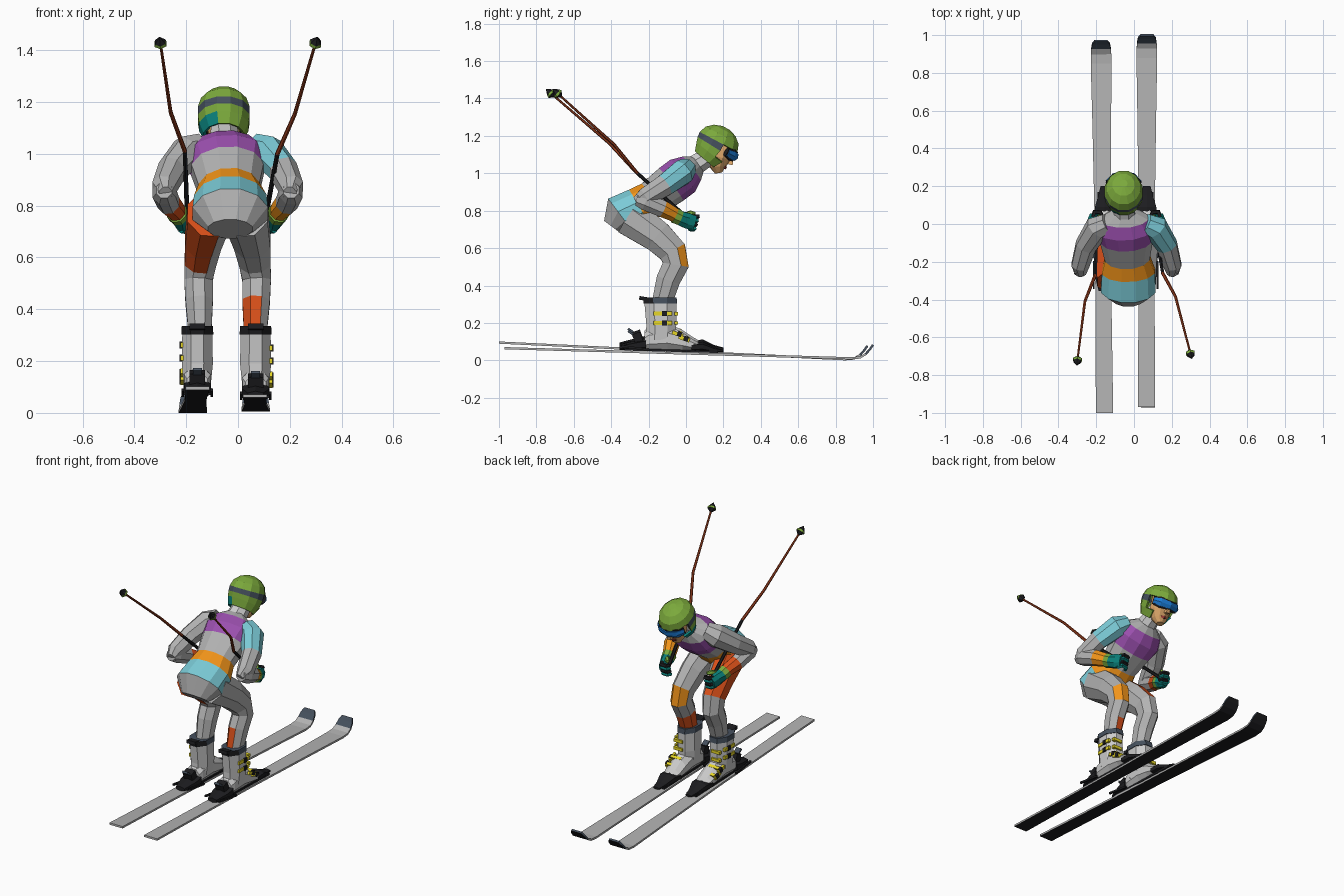
import bpy, bmesh
from math import cos, sin, pi, radians
from mathutils import Vector, Matrix

if "Cube" in bpy.data.objects:
    bpy.data.objects.remove(bpy.data.objects["Cube"])

COL = dict(grey=(.45, .45, .45), black=(.012, .012, .014), green=(.2, .4, .045), purple=(.33, .08, .43),
           cyan=(.2, .6, .68), orange=(.9, .3, .01), red=(.7, .08, .01), slate=(.06, .08, .11),
           yellow=(.8, .68, .02), teal=(.003, .22, .2), skin=(.75, .4, .15), blue=(.01, .19, .64),
           rust=(.3, .045, .012), lip=(.35, .05, .04))
CX = -.04                                   # mid-plane of the skier


def mat(key):
    m = bpy.data.materials.get(key)
    if not m:
        m = bpy.data.materials.new(key)
        m.diffuse_color = (*COL[key], 1)
        m.use_nodes = True
        m.node_tree.nodes["Principled BSDF"].inputs["Base Color"].default_value = m.diffuse_color
    return m


def loft(name, rings, n=8, paint=None, ref=(1, 0, 0), drop=None, frame=None, fixed=None):
    """Skin n-gon rings (x, y, z, half width, half depth) along a path; paint is a key or f(centre, normal, segment)."""
    bm = bmesh.new()
    P = [Vector(r[:3]) for r in rings]
    k = 1 / cos(pi / n)
    loops = []
    for i, r in enumerate(rings):
        t = Vector(fixed) if fixed else (P[min(i + 1, len(P) - 1)] - P[max(i - 1, 0)])
        t.normalize()
        a = Vector(ref)
        a = (a - t * a.dot(t)).normalized()
        b = t.cross(a)
        loops.append([bm.verts.new(P[i] + a * (r[3] * k * cos(2 * pi * (j + .5) / n))
                                   + b * (r[4] * k * sin(2 * pi * (j + .5) / n))) for j in range(n)])
    faces = []
    for i in range(len(loops) - 1):
        for j in range(n):
            q = (j + 1) % n
            faces.append((bm.faces.new((loops[i][j], loops[i][q], loops[i + 1][q], loops[i + 1][j])), i))
    faces.append((bm.faces.new(loops[0][::-1]), 0))
    faces.append((bm.faces.new(loops[-1]), len(loops) - 2))
    bmesh.ops.recalc_face_normals(bm, faces=bm.faces)
    me = bpy.data.meshes.new(name)
    if paint:
        keys = []
        for f, i in faces:
            key = paint if isinstance(paint, str) else paint(f.calc_center_median(), f.normal, i)
            if key not in keys:
                keys.append(key)
                me.materials.append(mat(key))
            f.material_index = keys.index(key)
    if drop:
        bmesh.ops.delete(bm, geom=[f for f in bm.faces if drop(f.calc_center_median())], context='FACES')
    bm.to_mesh(me)
    bm.free()
    ob = bpy.data.objects.new(name, me)
    bpy.context.collection.objects.link(ob)
    if frame:
        ob.matrix_world = frame
    return ob


def box(name, loc, size, key, tilt=0):
    bm = bmesh.new()
    bmesh.ops.create_cube(bm, size=1, matrix=Matrix.Translation(loc) @ Matrix.Rotation(radians(tilt), 4, 'X')
                          @ Matrix.Diagonal((*size, 1)))
    me = bpy.data.meshes.new(name)
    bm.to_mesh(me)
    bm.free()
    me.materials.append(mat(key))
    ob = bpy.data.objects.new(name, me)
    bpy.context.collection.objects.link(ob)


def seq(*keys):
    return lambda c, n, i: keys[min(i, len(keys) - 1)]


# torso from seat to collar, with coloured suit bands
loft('torso', [(-.03, -.39, .71, .085, .06), (-.03, -.345, .77, .145, .118), (-.03, -.25, .815, .14, .112),
               (-.035, -.18, .865, .118, .098), (-.04, -.08, .94, .14, .108), (-.045, -.02, .985, .155, .108),
               (-.05, .03, 1.025, .125, .08), (-.05, .065, 1.05, .06, .05)], 12,
     seq('grey', 'cyan', 'orange', 'grey', 'purple', 'purple', 'grey'))
loft('neck', [(-.05, .03, 1.03, .058, .055), (-.055, .15, 1.11, .048, .048)])

# head, in a frame that looks ahead and a little down
HEAD = Matrix.Translation((-.055, .165, 1.15)) @ Matrix.Rotation(radians(-28), 4, 'X')
helmet = loft('helmet', [(0, -.015, -.1, .078, .075), (0, -.005, -.055, .095, .1), (0, 0, -.016, .1, .112),
                         (0, 0, .02, .1, .114), (0, 0, .06, .088, .1), (0, 0, .09, .058, .065), (0, 0, .105, .02, .022)], 12,
              lambda c, n, i: 'slate' if i == 2 else 'teal' if i == 0 and c.x < -.03 else 'green',
              drop=lambda c: c.z < -.09 or (c.y > .04 and c.z < .015), frame=HEAD)
s = helmet.modifiers.new('shell', 'SOLIDIFY')
s.thickness = .012
loft('face', [(0, .078, -.127, .022, .018), (0, .056, -.1, .045, .042), (0, .038, -.05, .062, .064),
              (0, .03, .04, .066, .07)], 10, 'skin', frame=HEAD)
loft('nose', [(0, .112, -.058, .013, .013), (0, .1, -.01, .006, .008)], 4, 'skin', frame=HEAD)
loft('mouth', [(-.018, .089, -.084, .006, .006), (0, .097, -.084, .008, .006), (.018, .089, -.084, .006, .006)],
     4, 'lip', ref=(0, 0, 1), frame=HEAD)
for name, key, dy, h in (('goggle_frame', 'black', 0, .033), ('goggle_lens', 'blue', .008, .024)):
    loft(name, [(x, y + dy, -.008, h * f, .012) for x, y, f in
                ((-.085, .06, .7), (-.055, .094, 1), (0, .11, .85), (.055, .094, 1), (.085, .06, .7))],
         6, key, ref=(0, 0, 1), frame=HEAD)

for side, S in (('left', -1), ('right', 1)):
    L = S < 0

    def X(d):
        return CX + S * d

    # leg: hip, thigh, knee, calf, boot top
    def leg_paint(c, n, i):
        if L:
            return 'red' if i < 2 and n.x < .4 else 'grey'
        if i in (1, 2) and n.y > .3 and .47 < c.z < .6:
            return 'orange'
        return 'red' if i == 4 and n.x < 0 else 'grey'
    loft(side + '_leg', [(X(.07), -.3, .765, .085, .1), (X(.095), -.15, .66, .07, .084),
                         (X(.106), -.07, .58, .06, .075), (X(.112), -.055, .51, .055, .07),
                         (X(.11), -.095, .43, .053, .064), (X(.107), -.125, .32, .045, .055)], 8, leg_paint)
    # arm: upper arm and forearm overlap at the elbow
    loft(side + '_upper_arm', [(X(.1), .005, 1.03, .05, .05), (X(.155), -.02, 1.005, .062, .066),
                               (X(.215), -.115, .935, .054, .058), (X(.245), -.22, .87, .046, .05),
                               (X(.24), -.265, .845, .025, .03)], 8, seq('grey' if L else 'cyan', 'grey' if L else 'cyan', 'grey'))
    loft(side + '_forearm', [(X(.245), -.265, .86, .03, .032), (X(.245), -.22, .85, .045, .047),
                             (X(.228), -.125, .81, .042, .045), (X(.205), -.075, .785, .037, .039),
                             (X(.192), -.04, .765, .033, .034)], 8, seq('grey', 'grey', 'red' if L else 'orange'))
    # glove: cuff, palm, curled fingers and thumb
    loft(side + '_glove', [(X(.197), -.06, .775, .038, .042), (X(.19), -.03, .76, .036, .038),
                           (X(.182), .01, .745, .026, .042), (X(.172), .045, .735, .022, .036)], 8,
         seq('green', 'teal', 'teal'))
    for k in range(4):
        z = .768 - .021 * k
        y = .052 - .006 * k
        loft(side + '_finger', [(X(.18), y - .02, z, .01, .01), (X(.168), y + .012, z, .011, .011),
                                (X(.138), y + .01, z - .003, .01, .01), (X(.128), y - .012, z - .005, .008, .008)],
             5, 'teal' if k % 2 else 'black', ref=(0, 0, 1))
    loft(side + '_thumb', [(X(.175), -.01, .775, .012, .012), (X(.155), .025, .788, .012, .012),
                           (X(.138), .045, .785, .008, .008)], 5, 'green', ref=(0, 0, 1))
    # bent ski pole with grip and basket
    path = ([(-.193, .055, .715), (-.197, -.02, .785), (-.205, -.27, 1.01), (-.26, -.41, 1.16), (-.3, -.725, 1.43)] if L else
            [(.105, .055, .715), (.112, -.02, .785), (.152, -.26, 1.0), (.22, -.385, 1.155), (.3, -.69, 1.43)])
    loft(side + '_pole', [(*p, r, r) for p, r in zip(path, (.013, .009, .008, .007, .005))], 6,
         seq('black', 'black', 'rust'))
    a, b = Vector(path[3]), Vector(path[4])
    d = (b - a).normalized()
    loft(side + '_basket', [(*(b + d * o), r, r) for o, r in ((-.03, .006), (-.01, .023), (.002, .02), (.03, .002))],
         6, seq('black', 'green', 'black'))

    # ski: flat plank sloping forward and curling up at the tip
    y0, zt, zf, x0, x1 = (-1, .095, .006, X(.116), X(.135)) if L else (-.97, .065, .011, X(.106), X(.108))
    rows = [(0, .046, 0), (.5, .043, 0), (.94, .042, 0), (1.5, .049, 0), (1.85, .055, 0), (1.9, .054, .004),
            (1.93, .052, .022), (1.955, .047, .05), (1.97, .034, .072)]
    loft(side + '_ski', [(x0 + (x1 - x0) * y / 1.97, y0 + y, zt + (zf - zt) * min(1, y / 1.85) + dz, w, .006)
                         for y, w, dz in rows], 4,
         lambda c, n, i: 'black' if n.z < -.3 else 'slate' if i > 5 else 'grey')

    # boot: lower shell, cuff and trimmed collar
    x, h = X(.117 if L else .108), .012 if L else 0
    loft(side + '_boot_shell', [(x, -.222, .10 + h, .04, .045), (x, -.2, .11 + h, .05, .058), (x, -.1, .12 + h, .053, .068),
                                (x, -.02, .1 + h, .053, .05), (x, .04, .08 + h, .05, .03), (x, .078, .07 + h, .034, .02)],
         8, fixed=(0, 1, 0))
    loft(side + '_boot_cuff', [(x, -.135, .11, .052, .08), (x, -.132, .19, .06, .08), (x, -.137, .305, .058, .085)],
         8, fixed=(0, 0, 1))
    loft(side + '_boot_collar', [(x, -.137, .303, .062, .09), (x, -.14, .335, .06, .09)], 8,
         lambda c, n, i: 'black' if c.y < -.17 else 'slate', fixed=(0, 0, 1))
    box(side + '_rear_lip', (x, -.225, .33), (.06, .05, .02), 'black', -10)
    for y, z, w, tilt in ((-.125, .25, .1, 0), (-.125, .2, .1, 0), (-.045, .14, .06, -20), (-.01, .115, .06, -20)):
        box(side + '_buckle', (x + S * .058, y, z + h), (.014, w, .02), 'yellow', tilt)
        box(side + '_buckle_catch', (x + S * .062, y + .01, z + h), (.014, .025, .026), 'black', tilt)
    for z in (.25, .2):
        box(side + '_boot_strap', (x + S * .02, -.052, z), (.06, .02, .018), 'yellow')
    for y, z in ((-.03, .148), (.01, .118)):
        box(side + '_instep_strap', (x + S * .02, y, z + h), (.07, .018, .016), 'yellow', -30)

    # binding: base plate, toe piece, heel piece, brake lever
    box(side + '_binding_plate', (x, -.08, .052 + h), (.07, .5, .012), 'black', -1.5)
    loft(side + '_toe_piece', [(x, .03, .07 + h, .056, .02), (x, .09, .073 + h, .05, .023), (x, .15, .056 + h, .032, .012),
                               (x, .2, .05 + h, .02, .006)], 6, 'black', fixed=(0, 1, 0))
    loft(side + '_heel_piece', [(x, -.355, .07 + h, .03, .012), (x, -.27, .08 + h, .052, .022),
                                (x, -.215, .085 + h, .052, .03)], 6, 'black', fixed=(0, 1, 0))
    box(side + '_heel_tower', (x, -.255, .11 + h), (.06, .045, .075), 'black', 20)
    box(side + '_heel_lever', (x, -.285, .14 + h), (.035, .06, .012), 'slate', -35)
    for e in (-1, 1):
        box(side + '_brake_arm', (x + e * .056, -.27, .066 + h), (.01, .15, .012), 'black', -8)
